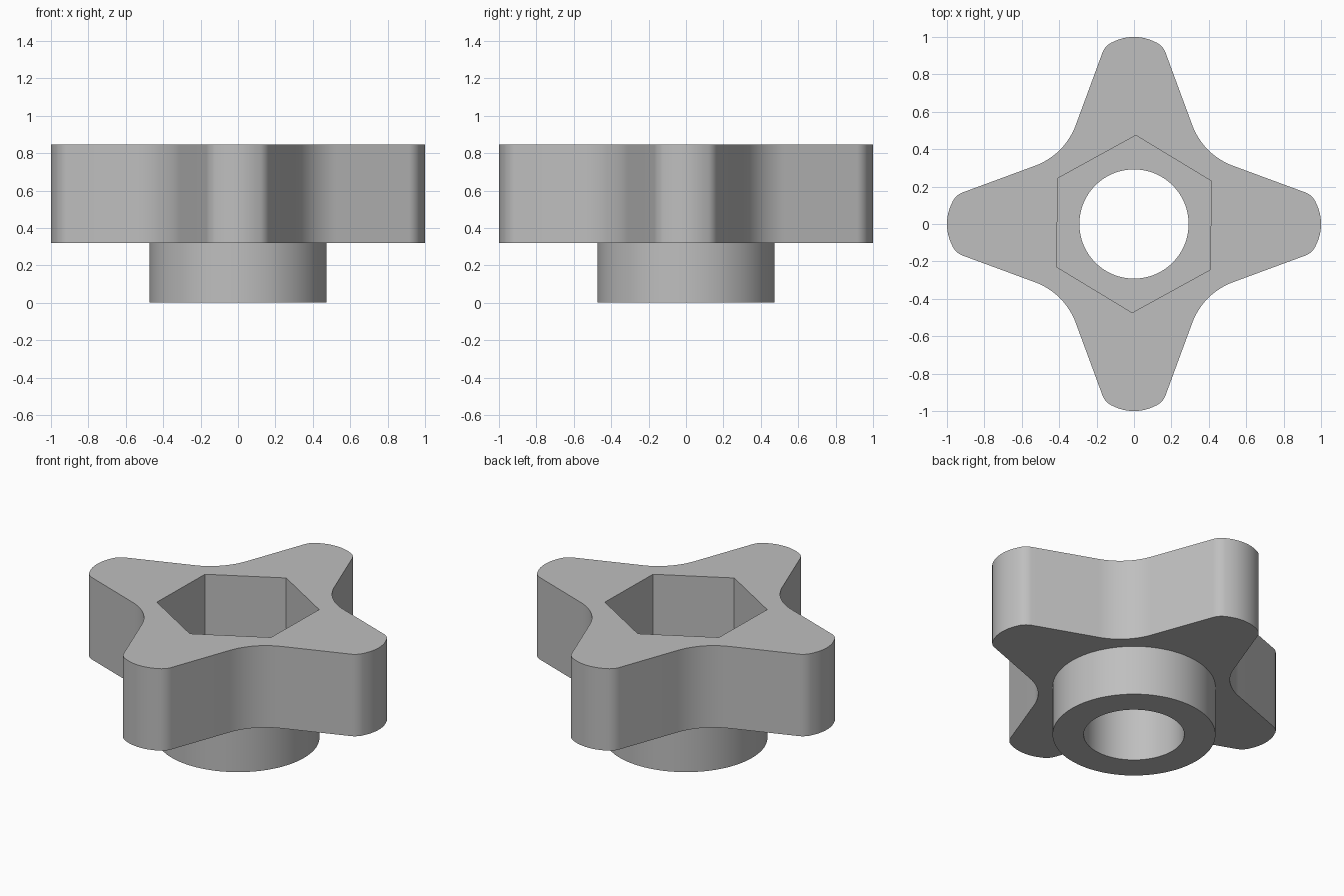
import bpy, bmesh
from math import radians, cos, sin

if "Cube" in bpy.data.objects:
    bpy.data.objects.remove(bpy.data.objects["Cube"], do_unlink=True)

grey = bpy.data.materials.new("plain grey")
colour = (0.52, 0.52, 0.52, 1)
grey.diffuse_color = colour
grey.use_nodes = True
grey.node_tree.nodes["Principled BSDF"].inputs["Base Color"].default_value = colour


def arc(cx, cy, r, start, end, steps):
    """Points along an arc, angles in degrees."""
    angles = [radians(start + (end - start) * i / steps) for i in range(steps + 1)]
    return [(cx + r * cos(a), cy + r * sin(a)) for a in angles]


def circle(r, sides, turn=0):
    return arc(0, 0, r, turn, turn + 360, sides)[:-1]


def prism(name, outline, z0, z1):
    """Extrude a closed outline between two heights."""
    bm = bmesh.new()
    base = bm.faces.new([bm.verts.new((x, y, z0)) for x, y in outline])
    top = bmesh.ops.extrude_face_region(bm, geom=[base])["geom"]
    for v in top:
        if isinstance(v, bmesh.types.BMVert):
            v.co.z = z1
    bmesh.ops.recalc_face_normals(bm, faces=bm.faces)
    mesh = bpy.data.meshes.new(name)
    bm.to_mesh(mesh)
    bm.free()
    mesh.materials.append(grey)
    obj = bpy.data.objects.new(name, mesh)
    bpy.context.collection.objects.link(obj)
    return obj


def combine(target, tool, operation):
    """Apply a boolean and discard the tool."""
    bpy.context.view_layer.objects.active = target
    mod = target.modifiers.new(tool.name, 'BOOLEAN')
    mod.object, mod.operation, mod.solver = tool, operation, 'EXACT'
    bpy.ops.object.modifier_apply(modifier=mod.name)
    bpy.data.objects.remove(tool, do_unlink=True)


# One lobe: rounded tip, straight flank, hollow between two lobes
fillet = arc(0.881, 0.075, 0.1, 29.8, 70, 8)
upper = arc(0.75, 0, 0.25, 0, 29.8, 8)[:-1] + fillet
lower = [(x, -y) for x, y in reversed(upper[1:])]
hollow = arc(0.655, 0.655, 0.366, 250, 200, 16)
lobe = lower + upper + hollow

# Repeat the lobe four times around the axis
outline = []
for _ in range(4):
    outline += lobe
    lobe = [(-y, x) for x, y in lobe]

knob = prism("lobed_knob", outline, 0.32, 0.845)

# Round boss below, sunk slightly into the head for a clean union
combine(knob, prism("boss", circle(0.473, 96), 0, 0.36), 'UNION')

# Through bore and hexagonal nut pocket
combine(knob, prism("bore_cutter", circle(0.292, 96), -0.1, 1), 'DIFFERENCE')
combine(knob, prism("pocket_cutter", circle(0.474, 6, 28.8), 0.38, 1), 'DIFFERENCE')

bpy.ops.object.select_all(action='DESELECT')
knob.select_set(True)
bpy.context.view_layer.objects.active = knob
bpy.ops.object.shade_smooth_by_angle(angle=radians(30))
